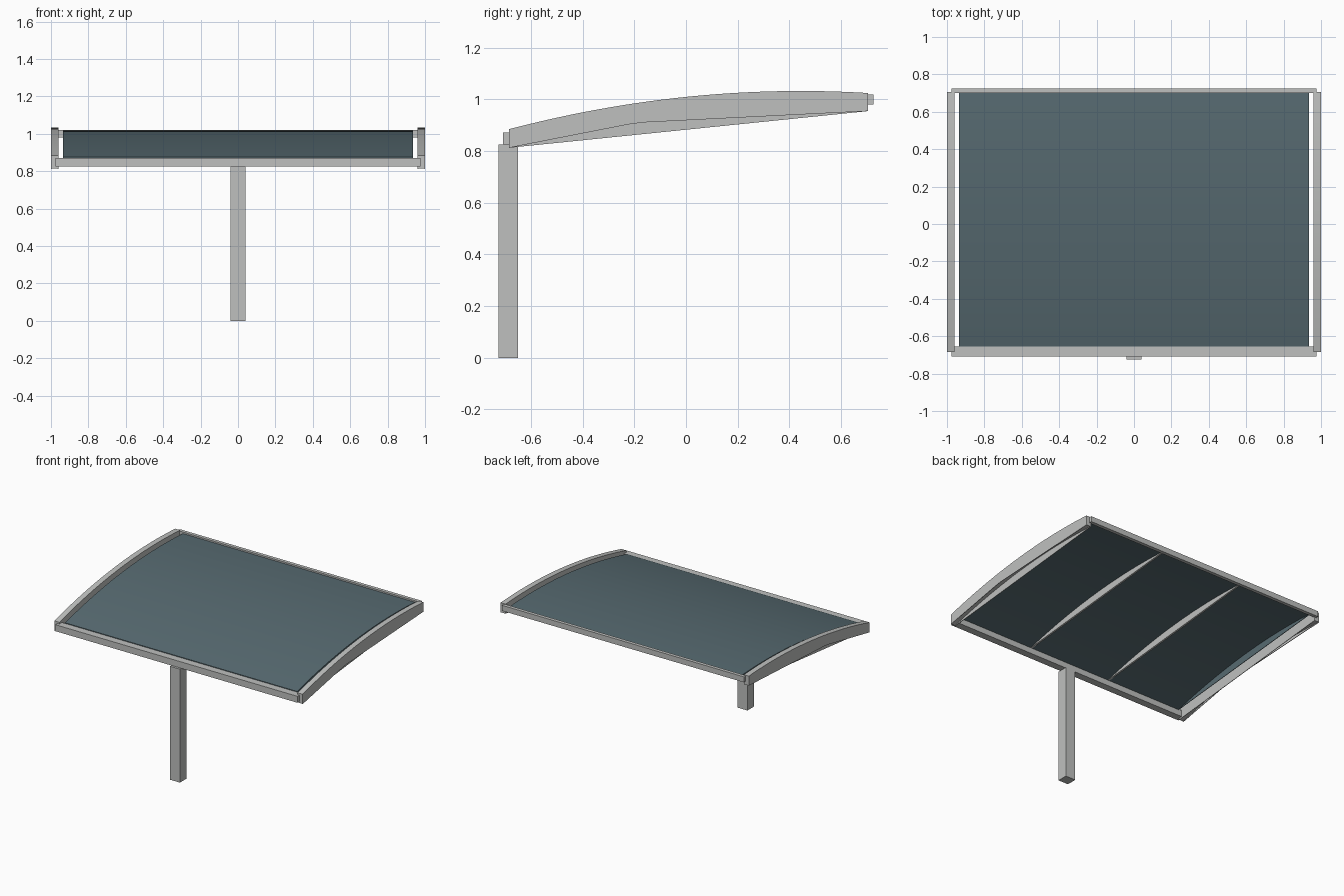
import bpy
import bmesh

if "Cube" in bpy.data.objects:
    bpy.data.objects.remove(bpy.data.objects["Cube"], do_unlink=True)


def make_material(name, rgb):
    mat = bpy.data.materials.new(name)
    mat.use_nodes = True
    mat.diffuse_color = (*rgb, 1)
    mat.node_tree.nodes["Principled BSDF"].inputs["Base Color"].default_value = (*rgb, 1)
    return mat


FRAME = make_material("light grey metal", (0.52, 0.53, 0.52))
PANEL = make_material("slate blue panel", (0.095, 0.145, 0.165))


def finish(name, bm, mat, smooth=False):
    bmesh.ops.recalc_face_normals(bm, faces=bm.faces)
    mesh = bpy.data.meshes.new(name)
    bm.to_mesh(mesh)
    bm.free()
    mesh.materials.append(mat)
    obj = bpy.data.objects.new(name, mesh)
    bpy.context.collection.objects.link(obj)
    if smooth:
        bpy.ops.object.select_all(action="DESELECT")
        obj.select_set(True)
        bpy.context.view_layer.objects.active = obj
        bpy.ops.object.shade_smooth_by_angle(angle=0.5)


def box(name, x, y, z, mat):
    """Box from (low, high) pairs on each axis."""
    bm = bmesh.new()
    bmesh.ops.create_cube(bm, size=1)
    for v in bm.verts:
        v.co = [r[0] + (c + 0.5) * (r[1] - r[0]) for c, r in zip(v.co, (x, y, z))]
    finish(name, bm, mat)


def band(name, x0, x1, y0, y1, top, bottom, mat, steps=24):
    """Curved bar running along y between two height functions."""
    bm = bmesh.new()
    rings = []
    for i in range(steps + 1):
        y = y0 + (y1 - y0) * i / steps
        corners = ((x0, top(y)), (x1, top(y)), (x1, bottom(y)), (x0, bottom(y)))
        rings.append([bm.verts.new((x, y, z)) for x, z in corners])
    for a, b in zip(rings, rings[1:]):
        for k in range(4):
            n = (k + 1) % 4
            bm.faces.new((a[k], a[n], b[n], b[k]))
    bm.faces.new(rings[0])
    bm.faces.new(rings[-1])
    finish(name, bm, mat, smooth=True)


def arc(drop):
    """Shallow roof curve, lowered by drop."""
    return lambda y: 1.01 + 0.103 * y - 0.116 * y * y - drop


def line(ya, za, yb, zb):
    return lambda y: za + (zb - za) * (y - ya) / (yb - ya)


RIB = (-0.685, 0.705)
SHEET = (-0.655, 0.70)
rib_chord = line(RIB[0], 0.813, RIB[1], 0.955)
low_part = line(RIB[0], 0.813, -0.19, 0.91)
high_part = line(-0.19, 0.91, RIB[1], 0.955)
under = arc(0.026)
sheet_chord = line(SHEET[0], under(SHEET[0]), SHEET[1], under(SHEET[1]))


def rib_kink(y):
    return min(low_part(y), high_part(y))


# Post and cross rails
box("post", (-0.04, 0.04), (-0.725, -0.65), (0, 0.826), FRAME)
box("front_rail", (-0.975, 0.975), (-0.708, -0.655), (0.825, 0.872), FRAME)
box("back_rail", (-0.975, 0.975), (0.70, 0.725), (0.98, 1.02), FRAME)

# Curved roof sheet
band("roof_sheet", -0.935, 0.935, *SHEET, arc(0.016), under, PANEL)

# Side ribs with webs, sheet edge webs and slim inner ribs
for side, sign in (("left", 1), ("right", -1)):
    band(side + "_rib", sign * 0.962, sign * 0.998, *RIB, arc(0), arc(0.07), FRAME)
    band(side + "_rib_outer_web", sign * 0.996, sign, *RIB, arc(0), rib_kink, FRAME)
    band(side + "_rib_inner_web", sign * 0.96, sign * 0.964, *RIB, arc(0), rib_chord, FRAME)
    band(side + "_sheet_edge", sign * 0.931, sign * 0.935, *SHEET, arc(0.02), sheet_chord, PANEL)
    band(side + "_inner_rib", sign * 0.325, sign * 0.338, *SHEET, arc(0.02), sheet_chord, FRAME)
